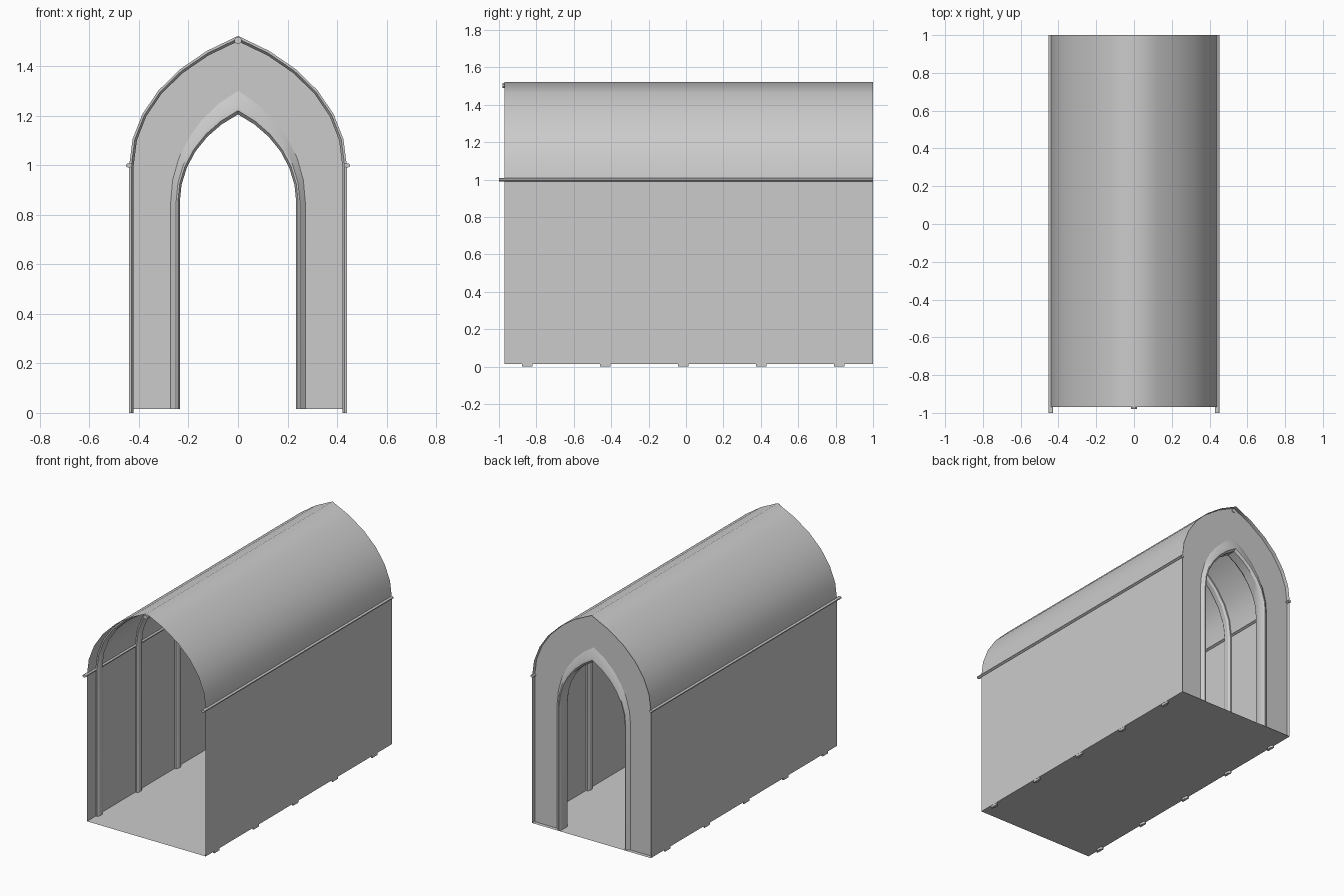
import bpy, bmesh
from math import sin, cos, pi, radians, sqrt

if "Cube" in bpy.data.objects:
    bpy.data.objects.remove(bpy.data.objects["Cube"])

STEPS = 6          # segments per half arch
SPRING = 1.0       # height where the vault starts
FLOOR_Z = 0.015


def arch(w, rise, spring, base=None):
    """Pointed arch outline (x, z), left to right; legs down to base if given."""
    right = []
    for i in range(STEPS + 1):
        a = radians(60) * i / STEPS
        right.append((w * (2 * cos(a) - 1), spring + sin(a) * 2 / sqrt(3) * rise * 1.0))
    if base is not None:
        right.insert(0, (w, base))
    left = [(-x, z) for x, z in right[:-1]]
    return left + right[::-1]


def make(name, bm, angle=30):
    bmesh.ops.recalc_face_normals(bm, faces=bm.faces[:])
    mesh = bpy.data.meshes.new(name)
    bm.to_mesh(mesh)
    bm.free()
    ob = bpy.data.objects.new(name, mesh)
    bpy.context.collection.objects.link(ob)
    bpy.ops.object.select_all(action='DESELECT')
    ob.select_set(True)
    bpy.context.view_layer.objects.active = ob
    bpy.ops.object.shade_smooth_by_angle(angle=radians(angle))
    return ob


def skin(name, section, spring=SPRING, base=None, closed=True, angle=30):
    """Skin arches given as (half width, rise, y) into one surface."""
    bm = bmesh.new()
    rows = [[bm.verts.new((x, y, z)) for x, z in arch(w, rise, spring, base)]
            for w, rise, y in section]
    n = len(rows)
    for i in range(n if closed else n - 1):
        a, b = rows[i], rows[(i + 1) % n]
        for j in range(len(a) - 1):
            bm.faces.new((a[j], a[j + 1], b[j + 1], b[j]))
    if closed:
        bm.faces.new([r[0] for r in rows])
        bm.faces.new([r[-1] for r in rows])
    return make(name, bm, angle)


def sheet(name, pts):
    bm = bmesh.new()
    bm.faces.new([bm.verts.new(p) for p in pts])
    return make(name, bm)


def bar(name, x, z, rx, rz, y0, y1, sides=8):
    """Moulding bar running along y."""
    bm = bmesh.new()
    ends = []
    for y in (y0, y1):
        ends.append([bm.verts.new((x + rx * cos(2 * pi * (k + .5) / sides), y,
                                   z + rz * sin(2 * pi * (k + .5) / sides)))
                     for k in range(sides)])
    for k in range(sides):
        m = (k + 1) % sides
        bm.faces.new((ends[0][k], ends[0][m], ends[1][m], ends[1][k]))
    for e in ends:
        bm.faces.new(e)
    return make(name, bm)


W, RISE, Y0, Y1 = 0.44, 0.523, -0.97, 1.0

# Thin outer shell: vault, side walls and floor
skin("vault_roof", [(W, RISE, Y0), (W, RISE, Y1)], closed=False, angle=70)
for side, s in (("left", -1), ("right", 1)):
    sheet(side + "_wall", [(s * W, Y0, FLOOR_Z), (s * W, Y1, FLOOR_Z),
                           (s * W, Y1, SPRING), (s * W, Y0, SPRING)])
    # Cornice along the springing line
    bar(side + "_cornice", s * 0.44, 0.999, 0.013, 0.009, -1.0, 1.0)
sheet("floor", [(-W, Y0, FLOOR_Z), (W, Y0, FLOOR_Z), (W, Y1, FLOOR_Z), (-W, Y1, FLOOR_Z)])

# Ridge beam under the apex
bar("ridge_beam", 0, 1.503, 0.016, 0.014, -0.98, 0.98)

# Chamfered ribs following the wall and vault
for i in range(5):
    y = -0.85 + 0.4175 * i
    prof = [(0.001, -0.028), (0.010, -0.028), (0.019, -0.014),
            (0.019, 0.014), (0.010, 0.028), (0.001, 0.028)]
    skin("rib_%d" % (i + 1), [(W - d, RISE - d * 1.2, y + dy) for d, dy in prof], base=0.0)

# End wall: solid plate with a pointed opening
bm = bmesh.new()
outer = arch(W - 0.002, RISE - 0.002, SPRING, FLOOR_Z)
inner = arch(0.26, 0.42, 0.85, FLOOR_Z)
rows = [[bm.verts.new((x, y, z)) for x, z in line]
        for line, y in ((outer, 0.925), (inner, 0.925), (inner, 0.975), (outer, 0.975))]
for i in range(4):
    a, b = rows[i], rows[(i + 1) % 4]
    for j in range(len(a) - 1):
        bm.faces.new((a[j], a[j + 1], b[j + 1], b[j]))
for k in (0, -1):
    bm.faces.new([r[k] for r in rows])
make("end_wall", bm)

# Moulded frame round the opening
skin("opening_frame",
     [(0.272, 0.45, 0.925), (0.250, 0.39, 0.905), (0.243, 0.37, 0.905), (0.235, 0.355, 0.92),
      (0.235, 0.355, 0.98), (0.243, 0.37, 0.995), (0.250, 0.39, 0.995), (0.272, 0.45, 0.975)],
     spring=0.85, base=FLOOR_Z)
